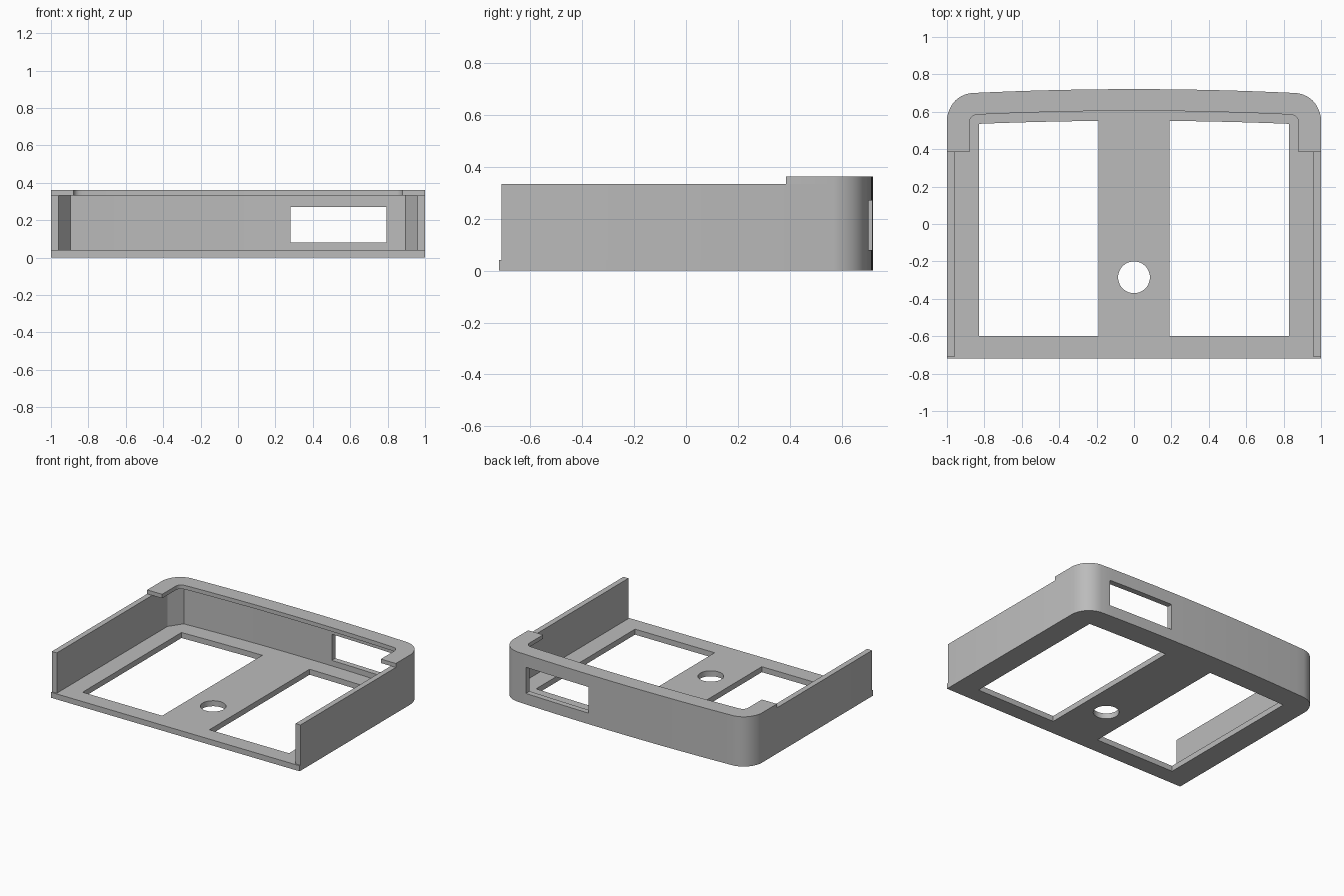
import bpy, bmesh, math
from mathutils import Vector

if "Cube" in bpy.data.objects:
    bpy.data.objects.remove(bpy.data.objects["Cube"], do_unlink=True)

grey = bpy.data.materials.new("plain grey")
grey.use_nodes = True
grey.diffuse_color = (0.5, 0.5, 0.5, 1)
grey.node_tree.nodes["Principled BSDF"].inputs["Base Color"].default_value = (0.5, 0.5, 0.5, 1)


def bow(x0, x1, y_mid, drop, n=16):
    """Points along the gently bowed back edge from x0 to x1."""
    xs = [x0 + (x1 - x0) * i / n for i in range(n + 1)]
    return [(x, y_mid - drop * x * x) for x in xs]


def corner(a, c, b, n=10):
    """Rounded corner from a to b, pulled towards c."""
    a, c, b = Vector(a), Vector(c), Vector(b)
    pts = [a * (1 - t) ** 2 + c * 2 * t * (1 - t) + b * t * t
           for t in (i / n for i in range(n + 1))]
    return [tuple(p) for p in pts]


def mirrored(half):
    """Mirror a path on the +x side to -x, in reverse order."""
    return [(-x, y) for x, y in reversed(half)]


def outer_path(y_start):
    """Outside of the case from the right-hand end round the back to the other end."""
    half = [(1, y_start)] + corner((1, 0.57), (0.975, 0.685), (0.87, 0.70))
    return half + bow(0.87, -0.87, 0.721, 0.028, 24)[1:-1] + mirrored(half)


def extrude_outline(name, loops, z0, z1):
    """Fill an outline with optional holes and extrude it from z0 to z1."""
    bm = bmesh.new()
    for loop in loops:
        vs = [bm.verts.new((x, y, z0)) for x, y in loop]
        for i, v in enumerate(vs):
            bm.edges.new((vs[i - 1], v))
    bmesh.ops.triangle_fill(bm, use_beauty=True, use_dissolve=False, edges=bm.edges[:])
    ext = bmesh.ops.extrude_face_region(bm, geom=bm.faces[:], use_keep_orig=True)
    top = [g for g in ext["geom"] if isinstance(g, bmesh.types.BMVert)]
    bmesh.ops.translate(bm, verts=top, vec=(0, 0, z1 - z0))
    bmesh.ops.recalc_face_normals(bm, faces=bm.faces[:])
    me = bpy.data.meshes.new(name)
    bm.to_mesh(me)
    bm.free()
    me.materials.append(grey)
    ob = bpy.data.objects.new(name, me)
    bpy.context.collection.objects.link(ob)
    return ob


def select(ob):
    bpy.ops.object.select_all(action='DESELECT')
    ob.select_set(True)
    bpy.context.view_layer.objects.active = ob


# Floor plate with two large openings and a round hole
opening = [(0.19, -0.6), (0.83, -0.6)] + bow(0.83, 0.19, 0.552, 0.024)
hole = [(0.085 * math.cos(a), -0.285 + 0.085 * math.sin(a))
        for a in (math.tau * i / 48 for i in range(48))]
floor = extrude_outline("floor_plate", [outer_path(-0.72), opening, mirrored(opening), hole], 0, 0.04)

# Side and back wall, with chamfered inner corners
inner_half = [(0.96, -0.71), (0.96, 0.56), (0.895, 0.655)]
inner = inner_half + bow(0.895, -0.895, 0.68, 0.031, 24)[1:-1] + mirrored(inner_half)
wall = extrude_outline("side_and_back_wall", [outer_path(-0.71) + inner[::-1]], 0.04, 0.333)

# Window cut through the back wall
cutter = extrude_outline("window_cutter", [[(0.28, 0.5), (0.795, 0.5), (0.795, 0.9), (0.28, 0.9)]], 0.08, 0.27)
cutter.hide_render = True
select(wall)
cut = wall.modifiers.new("window", 'BOOLEAN')
cut.operation, cut.solver, cut.object = 'DIFFERENCE', 'EXACT', cutter
bpy.ops.object.modifier_apply(modifier=cut.name)
bpy.data.objects.remove(cutter, do_unlink=True)

# Overhanging lip along the back, with short returns at the sides
lip_half = [(0.88, 0.385)] + corner((0.88, 0.545), (0.875, 0.585), (0.83, 0.585), 4)
lip_inner = lip_half + bow(0.83, -0.83, 0.605, 0.029, 24)[1:-1] + mirrored(lip_half)
lip = extrude_outline("back_lip", [outer_path(0.385) + lip_inner[::-1]], 0.333, 0.362)

for ob in (floor, wall, lip):
    select(ob)
    bpy.ops.object.shade_smooth_by_angle(angle=math.radians(25))
